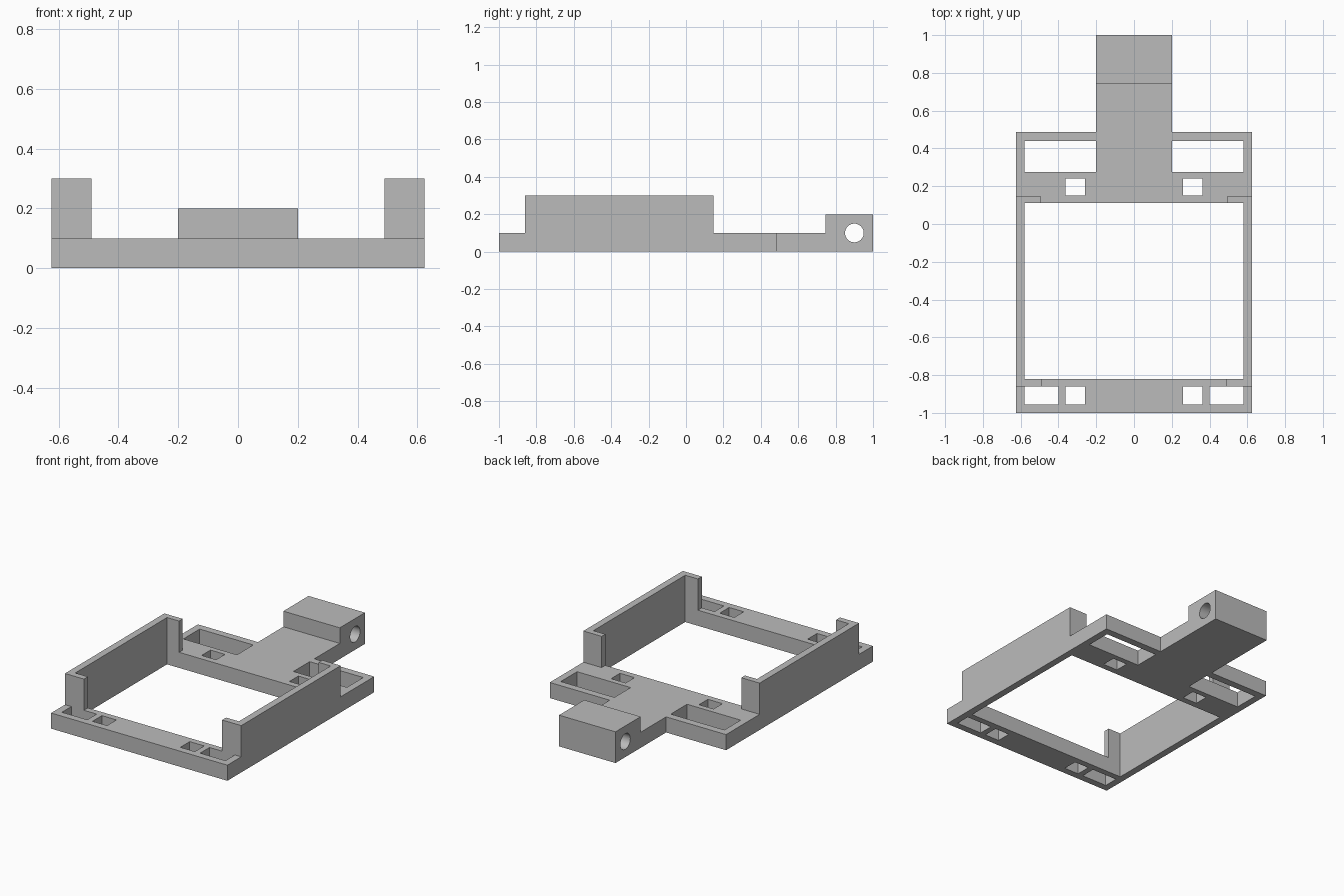
import bpy, bmesh, math
from mathutils import Matrix

default_cube = bpy.data.objects.get("Cube")
if default_cube:
    bpy.data.objects.remove(default_cube, do_unlink=True)

grey = bpy.data.materials.new("plain grey")
grey.use_nodes = True
GREY = (0.5, 0.5, 0.5, 1)
grey.diffuse_color = GREY
grey.node_tree.nodes["Principled BSDF"].inputs["Base Color"].default_value = GREY


def rect(x0, x1, y0, y1):
    return [(x0, y0), (x1, y0), (x1, y1), (x0, y1)]


def mirrored(loop):
    return [(-x, y) for x, y in reversed(loop)]


def extrude(name, loops, low, high, turn=Matrix()):
    """Extrude an outline (first loop) with holes (other loops) from low to high."""
    curve = bpy.data.curves.new(name + "_outline", "CURVE")
    curve.dimensions = "2D"
    curve.fill_mode = "BOTH"
    curve.extrude = (high - low) / 2
    for loop in loops:
        spline = curve.splines.new("POLY")
        spline.points.add(len(loop) - 1)
        for point, (u, v) in zip(spline.points, loop):
            point.co = (u, v, 0, 1)
        spline.use_cyclic_u = True
    helper = bpy.data.objects.new(name + "_outline", curve)
    bpy.context.collection.objects.link(helper)
    graph = bpy.context.evaluated_depsgraph_get()
    mesh = bpy.data.meshes.new_from_object(helper.evaluated_get(graph))
    bpy.data.objects.remove(helper, do_unlink=True)

    # Weld the caps to the sides and place the part
    bm = bmesh.new()
    bm.from_mesh(mesh)
    bmesh.ops.remove_doubles(bm, verts=bm.verts, dist=0.0001)
    bmesh.ops.recalc_face_normals(bm, faces=bm.faces)
    bm.transform(turn @ Matrix.Translation((0, 0, (low + high) / 2)))
    bm.to_mesh(mesh)
    bm.free()
    mesh.name = name
    mesh.materials.clear()
    mesh.materials.append(grey)
    part = bpy.data.objects.new(name, mesh)
    bpy.context.collection.objects.link(part)
    bpy.ops.object.select_all(action="DESELECT")
    part.select_set(True)
    bpy.context.view_layer.objects.active = part
    bpy.ops.object.shade_smooth_by_angle(angle=math.radians(30))
    return part


# Flat frame with its large opening, rear slots and strap holes
HALF, INNER, THICK = 0.625, 0.58, 0.1
side_holes = [
    rect(0.2, INNER, 0.275, 0.44),
    rect(0.26, 0.363, 0.15, 0.24),
    rect(0.26, 0.363, -0.955, -0.86),
    rect(0.4, INNER, -0.955, -0.86),
]
opening = rect(-INNER, INNER, -0.82, 0.11)
extrude("base_frame",
        [rect(-HALF, HALF, -1, 0.487), opening]
        + side_holes + [mirrored(h) for h in side_holes],
        0, THICK)

# Side walls with inward tabs at both ends
wall = [(HALF, -0.86), (HALF, 0.147), (0.495, 0.147), (0.495, 0.11),
        (INNER, 0.11), (INNER, -0.82), (0.49, -0.82), (0.49, -0.86)]
extrude("left_wall", [wall], THICK, 0.3)
extrude("right_wall", [mirrored(wall)], THICK, 0.3)

# Rear tongue ending in a raised block with a cross hole
tongue = [(0.487, 0), (1, 0), (1, 0.2), (0.745, 0.2), (0.745, THICK), (0.487, THICK)]
STEPS = 40
pin_hole = [(0.9 + 0.05 * math.cos(math.tau * i / STEPS),
             0.1 + 0.05 * math.sin(math.tau * i / STEPS)) for i in range(STEPS)]
sideways = Matrix(((0, 0, 1, 0), (1, 0, 0, 0), (0, 1, 0, 0), (0, 0, 0, 1)))
extrude("hinge_tongue", [tongue, pin_hole], -0.2, 0.2, sideways)
